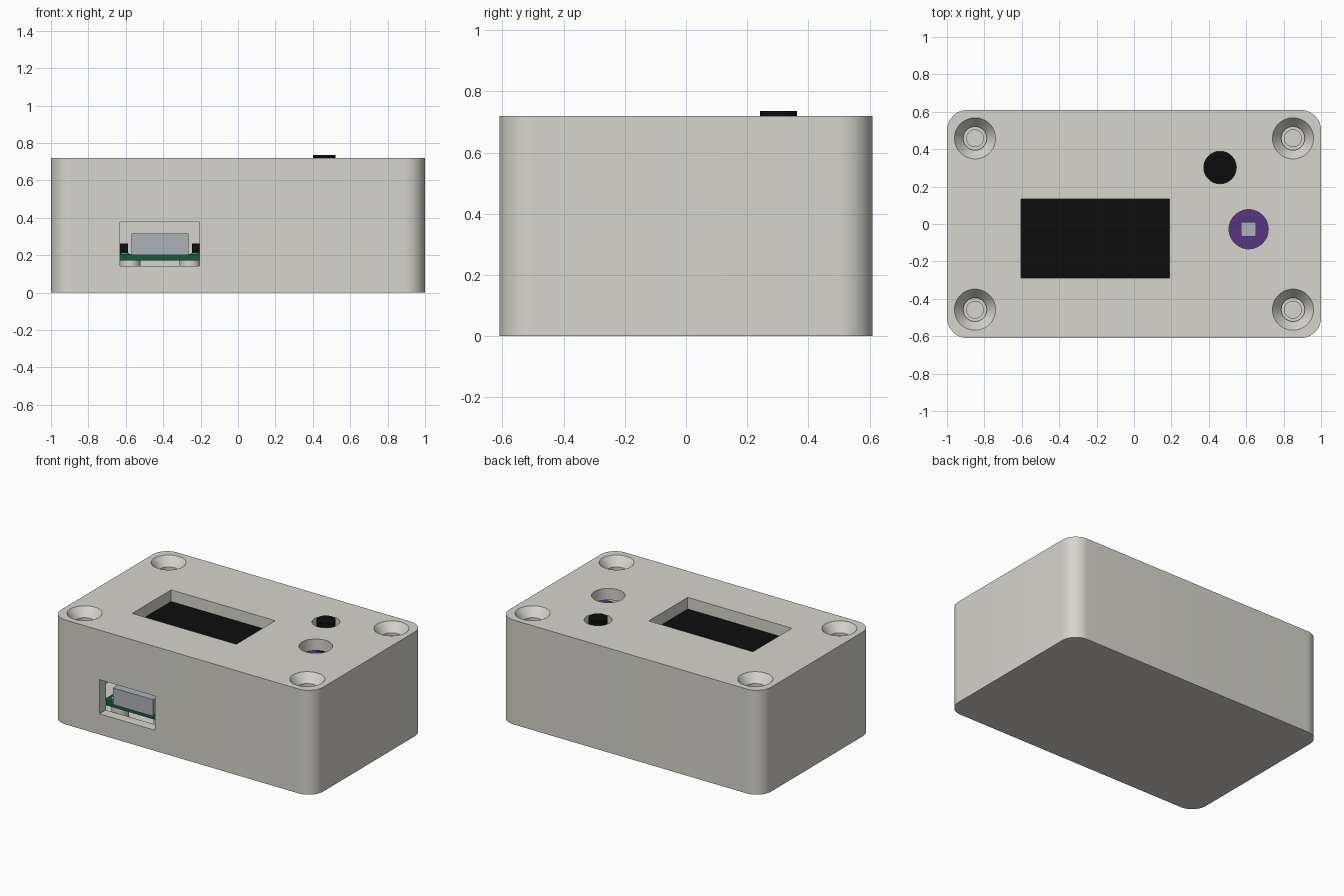
import bpy, bmesh, math

old = bpy.data.objects.get("Cube")
if old:
    bpy.data.objects.remove(old, do_unlink=True)


def material(name, r, g, b):
    m = bpy.data.materials.new(name)
    m.use_nodes = True
    m.diffuse_color = (r, g, b, 1)
    m.node_tree.nodes["Principled BSDF"].inputs["Base Color"].default_value = (r, g, b, 1)
    return m


SHELL = material("warm light grey", 0.67, 0.66, 0.61)
BLACK = material("black", 0.004, 0.004, 0.004)
GREEN = material("board green", 0.005, 0.11, 0.05)
PURPLE = material("board purple", 0.09, 0.035, 0.21)
METAL = material("metal grey", 0.42, 0.45, 0.48)


def finish(name, bm, mat):
    bmesh.ops.recalc_face_normals(bm, faces=bm.faces)
    me = bpy.data.meshes.new(name)
    bm.to_mesh(me)
    bm.free()
    ob = bpy.data.objects.new(name, me)
    bpy.context.collection.objects.link(ob)
    if mat:
        me.materials.append(mat)
    return ob


def box(name, x, y, z, mat=None, radius=0):
    """Box from (min, max) ranges, with optional rounded upright edges."""
    bm = bmesh.new()
    bmesh.ops.create_cube(bm, size=1)
    for v in bm.verts:
        v.co = [r[0] if c < 0 else r[1] for c, r in zip(v.co, (x, y, z))]
    if radius:
        upright = [e for e in bm.edges if abs(e.verts[0].co.z - e.verts[1].co.z) > 0.01]
        bmesh.ops.bevel(bm, geom=upright, offset=radius, segments=12, profile=0.5, affect='EDGES')
    return finish(name, bm, mat)


def lathe(name, profile, x, y, mat=None, steps=48):
    """Spin a closed (radius, height) profile about an upright axis."""
    bm = bmesh.new()
    vs = [bm.verts.new((r, 0, z)) for r, z in profile]
    es = [bm.edges.new(p) for p in zip(vs, vs[1:])]
    bmesh.ops.spin(bm, geom=vs + es, axis=(0, 0, 1), cent=(0, 0, 0),
                   angle=math.tau, steps=steps)
    bmesh.ops.remove_doubles(bm, verts=bm.verts, dist=0.0001)
    bmesh.ops.translate(bm, verts=bm.verts, vec=(x, y, 0))
    return finish(name, bm, mat)


def rod(name, r, z0, z1, x, y, mat=None):
    return lathe(name, [(0, z0), (r, z0), (r, z1), (0, z1)], x, y, mat)


def smooth(ob):
    bpy.ops.object.select_all(action='DESELECT')
    ob.select_set(True)
    bpy.context.view_layer.objects.active = ob
    bpy.ops.object.shade_smooth_by_angle(angle=math.radians(30))


TOP, LID = 0.72, 0.64          # outer top and underside of the lid
CORNERS = [(sx * 0.85, sy * 0.458) for sx in (-1, 1) for sy in (-1, 1)]

# Hollow case with its openings
case = box("case", (-1, 1), (-0.61, 0.61), (0, TOP), SHELL, 0.11)
cutters = [
    box("cavity_cutter", (-0.93, 0.93), (-0.54, 0.54), (0.08, LID), None, 0.04),
    box("display_cutter", (-0.605, 0.19), (-0.29, 0.135), (0.6, 0.8)),
    box("port_cutter", (-0.63, -0.205), (-0.7, -0.5), (0.142, 0.378)),
    rod("button_cutter", 0.087, 0.6, 0.8, 0.46, 0.302),
    rod("sensor_cutter", 0.105, 0.6, 0.8, 0.613, -0.028),
]
for x, y in CORNERS:
    cutters.append(lathe("screw_cutter", [(0, 0.8), (0.11, 0.8), (0.11, TOP), (0.063, 0.66),
                                          (0.063, 0.6), (0, 0.6)], x, y))
bpy.context.view_layer.objects.active = case
for c in cutters:
    mod = case.modifiers.new("cut", 'BOOLEAN')
    mod.operation, mod.solver, mod.object = 'DIFFERENCE', 'EXACT', c
    bpy.ops.object.modifier_apply(modifier=mod.name)
    bpy.data.objects.remove(c, do_unlink=True)
smooth(case)

# Screw posts with pilot holes
for x, y in CORNERS:
    smooth(lathe("screw_post", [(0, 0.07), (0.1, 0.07), (0.1, LID), (0.045, LID),
                                (0.045, 0.4), (0, 0.4)], x, y, SHELL))

# Display and push button
box("display", (-0.64, 0.23), (-0.33, 0.17), (0.58, 0.637), BLACK)
box("button_body", (0.36, 0.56), (0.2, 0.4), (0.54, 0.635), BLACK)
smooth(rod("button_plunger", 0.06, 0.6, 0.736, 0.46, 0.302, BLACK))

# Light sensor on its board
box("sensor_board", (0.48, 0.75), (-0.16, 0.11), (0.57, 0.61), PURPLE)
box("sensor_chip", (0.573, 0.653), (-0.068, 0.012), (0.6, 0.628), METAL)

# Main board with port, side switches and supports
box("main_board", (-0.65, -0.185), (-0.535, 0.4), (0.172, 0.207), GREEN)
box("port_connector", (-0.57, -0.265), (-0.55, -0.28), (0.2, 0.315), METAL)
for side in (-1, 1):
    mid = -0.417
    xa = mid + side * 0.195
    box("board_switch", (xa - 0.025, xa + 0.025), (-0.42, -0.32), (0.2, 0.262), BLACK)
    smooth(rod("board_support", 0.055, 0.07, 0.175, mid + side * 0.16, -0.46, SHELL))
    smooth(rod("board_peg", 0.022, 0.17, 0.212, mid + side * 0.188, -0.48, SHELL))
